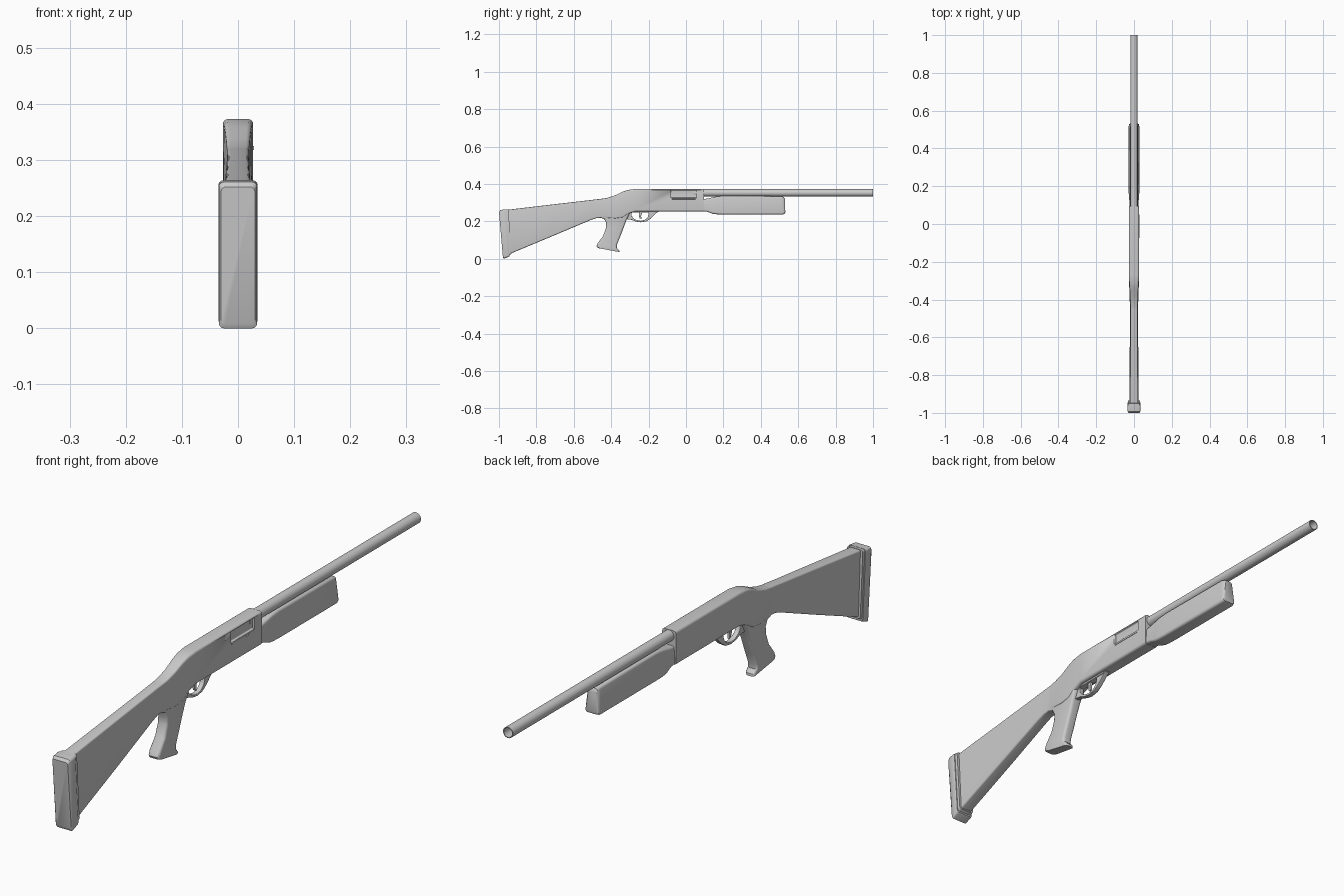
import bpy, bmesh, math


def finish(name, bm, angle=35):
    bmesh.ops.recalc_face_normals(bm, faces=bm.faces)
    me = bpy.data.meshes.new(name)
    bm.to_mesh(me)
    bm.free()
    ob = bpy.data.objects.new(name, me)
    bpy.context.collection.objects.link(ob)
    bpy.ops.object.select_all(action='DESELECT')
    ob.select_set(True)
    bpy.context.view_layer.objects.active = ob
    bpy.ops.object.shade_smooth_by_angle(angle=math.radians(angle))
    return ob


def section(bm, a, b, wa, wb, r, n=4):
    """Rounded rectangle standing on the segment a-b of the YZ plane."""
    length = math.dist(a, b)
    verts = []
    for sx, t0, st, w, start in ((1, 0, 1, wa, -90), (1, length, -1, wb, 0),
                                 (-1, length, -1, wb, 90), (-1, 0, 1, wa, 180)):
        for i in range(n + 1):
            ang = math.radians(start + 90 * i / n)
            x = sx * (w - r) + r * math.cos(ang)
            t = (t0 + st * r + r * math.sin(ang)) / length
            verts.append(bm.verts.new((x, a[0] + (b[0] - a[0]) * t,
                                       a[1] + (b[1] - a[1]) * t)))
    return verts


def loft(name, sections):
    bm = bmesh.new()
    rings = [section(bm, *s) for s in sections]
    for p, q in zip(rings, rings[1:]):
        for i in range(len(p)):
            j = (i + 1) % len(p)
            bm.faces.new((p[i], p[j], q[j], q[i]))
    bm.faces.new(rings[0])
    bm.faces.new(rings[-1])
    return finish(name, bm)


def lathe(name, profile, z, seg=32):
    """Closed (radius, y) profile turned about an axis along y at height z."""
    bm = bmesh.new()
    rings = [[bm.verts.new((r * math.cos(2 * math.pi * i / seg), y,
                            z + r * math.sin(2 * math.pi * i / seg)))
              for i in range(seg)] for r, y in profile]
    for p, q in zip(rings, rings[1:] + rings[:1]):
        for i in range(seg):
            j = (i + 1) % seg
            bm.faces.new((p[i], p[j], q[j], q[i]))
    return finish(name, bm)


def upright(y, lo, hi, wa, wb, r):
    return ((y, lo), (y, hi), wa, wb, r)


# Receiver with sloping rear neck
receiver = loft("receiver", [
    upright(-0.45, 0.225, 0.321, 0.020, 0.019, 0.006),
    upright(-0.42, 0.218, 0.326, 0.022, 0.020, 0.006),
    upright(-0.38, 0.215, 0.339, 0.024, 0.021, 0.007),
    upright(-0.34, 0.220, 0.358, 0.025, 0.023, 0.008),
    upright(-0.31, 0.240, 0.368, 0.026, 0.025, 0.009),
    upright(-0.27, 0.253, 0.373, 0.027, 0.027, 0.009),
    upright(0.095, 0.253, 0.373, 0.027, 0.027, 0.009)])

# Side port cut into the receiver
cutter = loft("port_cutter", [
    upright(-0.08, 0.326, 0.366, 0.02, 0.02, 0.003),
    upright(0.055, 0.326, 0.366, 0.02, 0.02, 0.003)])
cutter.location.x = 0.038
cutter.hide_render = True
mod = receiver.modifiers.new("port", 'BOOLEAN')
mod.operation = 'DIFFERENCE'
mod.object = cutter
mod.solver = 'EXACT'
bpy.context.view_layer.objects.active = receiver
bpy.ops.object.modifier_apply(modifier=mod.name)
bpy.data.objects.remove(cutter)

# Thin ledge below the port
ledge = loft("port_ledge", [
    upright(-0.075, 0.318, 0.325, 0.004, 0.004, 0.001),
    upright(0.05, 0.318, 0.325, 0.004, 0.004, 0.001)])
ledge.location.x = 0.0245

# Barrel and the tube below it
lathe("barrel", [(0.0195, 0.04), (0.0195, 1.0), (0.0165, 1.0), (0.0165, 0.04)], 0.3525)
lathe("lower_tube", [(0.022, 0.05), (0.022, 0.50), (0.002, 0.50), (0.002, 0.05)], 0.292)

# Sliding fore-end
loft("fore_end", [
    upright(0.085, 0.255, 0.318, 0.024, 0.020, 0.009),
    upright(0.115, 0.251, 0.322, 0.024, 0.020, 0.009),
    upright(0.145, 0.240, 0.329, 0.027, 0.021, 0.009),
    upright(0.165, 0.238, 0.333, 0.028, 0.021, 0.009),
    upright(0.20, 0.237, 0.336, 0.028, 0.021, 0.009),
    ((0.518, 0.237), (0.510, 0.334), 0.028, 0.021, 0.009),
    ((0.528, 0.241), (0.523, 0.330), 0.026, 0.019, 0.008),
    ((0.531, 0.249), (0.528, 0.322), 0.022, 0.015, 0.006)])

# Shoulder stock
loft("stock", [
    ((-0.940, 0.027), (-0.955, 0.262), 0.024, 0.022, 0.006),
    ((-0.70, 0.127), (-0.70, 0.292), 0.023, 0.020, 0.006),
    upright(-0.51, 0.207, 0.314, 0.021, 0.019, 0.006),
    upright(-0.48, 0.217, 0.318, 0.020, 0.019, 0.006),
    upright(-0.455, 0.219, 0.3205, 0.020, 0.019, 0.006),
    upright(-0.435, 0.212, 0.323, 0.020, 0.019, 0.006),
    upright(-0.40, 0.205, 0.330, 0.020, 0.019, 0.006)])

# Spacer and butt pad
loft("pad_spacer", [
    ((-0.946, 0.019), (-0.962, 0.263), 0.031, 0.031, 0.008),
    ((-0.934, 0.025), (-0.949, 0.264), 0.031, 0.031, 0.008)])
loft("butt_pad", [
    ((-0.979, 0.008), (-1.0, 0.252), 0.030, 0.030, 0.008),
    ((-0.974, 0.000), (-0.992, 0.261), 0.034, 0.034, 0.009),
    ((-0.948, 0.011), (-0.966, 0.264), 0.035, 0.035, 0.009),
    ((-0.944, 0.014), (-0.961, 0.264), 0.034, 0.034, 0.009)])

# Hand grip
loft("grip", [
    ((-0.445, 0.240), (-0.295, 0.262), 0.020, 0.024, 0.010),
    ((-0.438, 0.213), (-0.306, 0.232), 0.020, 0.023, 0.011),
    ((-0.427, 0.192), (-0.318, 0.208), 0.020, 0.021, 0.011),
    ((-0.428, 0.165), (-0.332, 0.170), 0.020, 0.020, 0.011),
    ((-0.443, 0.122), (-0.352, 0.118), 0.021, 0.020, 0.011),
    ((-0.472, 0.083), (-0.369, 0.076), 0.022, 0.020, 0.011),
    ((-0.478, 0.068), (-0.370, 0.058), 0.022, 0.020, 0.011),
    ((-0.474, 0.060), (-0.357, 0.045), 0.022, 0.019, 0.011),
    ((-0.464, 0.056), (-0.356, 0.036), 0.020, 0.017, 0.010)])

# Trigger guard: mounting plate, bow and trigger
loft("guard_plate", [
    upright(-0.31, 0.246, 0.262, 0.012, 0.012, 0.002),
    upright(-0.165, 0.247, 0.262, 0.012, 0.012, 0.002),
    upright(-0.145, 0.252, 0.262, 0.010, 0.010, 0.002)])
bow = [((-0.200, 0.250), (-0.150, 0.252)), ((-0.200, 0.235), (-0.168, 0.236)),
       ((-0.206, 0.220), (-0.188, 0.216)), ((-0.220, 0.208), (-0.212, 0.200)),
       ((-0.242, 0.203), (-0.242, 0.195)), ((-0.264, 0.207), (-0.268, 0.199)),
       ((-0.282, 0.217), (-0.290, 0.208)), ((-0.291, 0.230), (-0.318, 0.212)),
       ((-0.292, 0.250), (-0.325, 0.250))]
loft("trigger_guard", [(a, b, 0.009, 0.009, 0.002) for a, b in bow])
loft("trigger", [
    ((-0.250, 0.252), (-0.232, 0.252), 0.005, 0.005, 0.002),
    ((-0.252, 0.232), (-0.240, 0.230), 0.005, 0.005, 0.002),
    ((-0.248, 0.216), (-0.238, 0.213), 0.004, 0.004, 0.002)])
